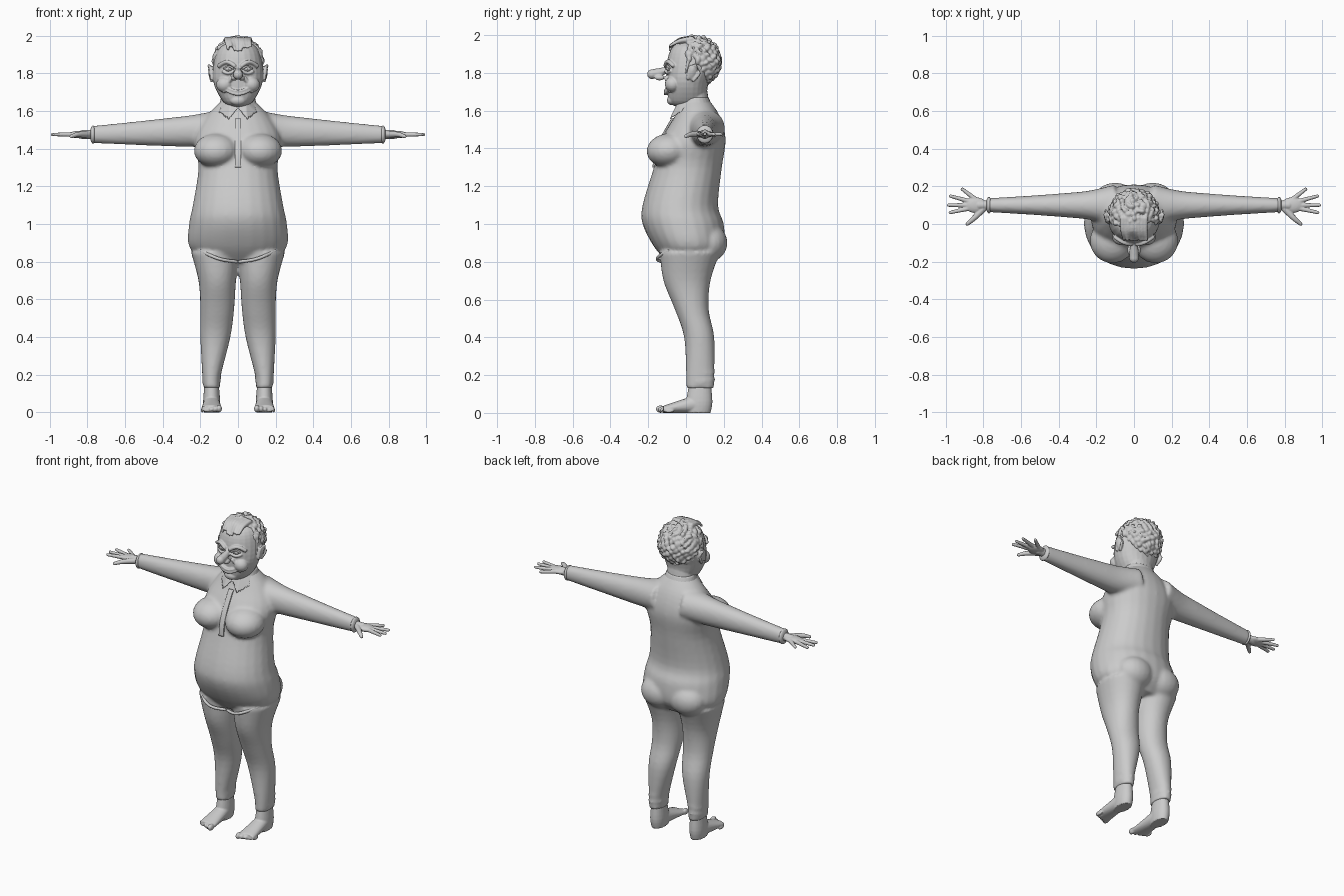
import bpy, bmesh, math, random
from mathutils import Vector, Matrix, Euler

random.seed(4)
if "Cube" in bpy.data.objects:
    bpy.data.objects.remove(bpy.data.objects["Cube"])

X, Y, Z = Matrix.Identity(3)
GREY = (.6, .6, .6, 1)
clay = bpy.data.materials.new("light grey clay")
clay.use_nodes = True
clay.diffuse_color = GREY
clay.node_tree.nodes["Principled BSDF"].inputs["Base Color"].default_value = GREY


def mix(start, end, t):
    return start + (end - start) * t


def spread(count):
    """Even fractions from zero to one."""
    return [i / (count - 1) for i in range(count)]


def spline(before, start, end, after, t):
    """Smooth value between start and end, easing through their neighbours."""
    leave, arrive = (end - before) / 2, (after - start) / 2
    ease = t * t * (3 - 2 * t)
    return mix(start, end, ease) + leave * t * (1 - t)**2 - arrive * t * t * (1 - t)


def loft(bm, rings, sides=24, steps=4, power=.95):
    """Skin a smooth closed tube through rings of (centre, half axis, half axis)."""
    last, loops = len(rings) - 1, []
    for i in range(last):
        near = [rings[min(max(i + k, 0), last)] for k in range(-1, 3)]
        for s in range(steps + (i == last - 1)):
            centre, u, v = (spline(*parts, s / steps) for parts in zip(*near))
            loop = []
            for j in range(sides):
                angle = math.tau * j / sides
                c, s_ = math.cos(angle), math.sin(angle)
                loop.append(bm.verts.new(centre + u * math.copysign(abs(c)**power, c)
                                         + v * math.copysign(abs(s_)**power, s_)))
            loops.append(loop)
    for lower, upper in zip(loops, loops[1:]):
        for j in range(sides):
            k = (j + 1) % sides
            bm.faces.new((lower[j], lower[k], upper[k], upper[j]))
    bm.faces.new(loops[0][::-1])
    bm.faces.new(loops[-1])


def section(z, wide, front, back, x=0):
    """Level ring: half width, and where its front and back lie."""
    return X * x + Y * (front + back) / 2 + Z * z, X * wide, Y * (back - front) / 2


def ball(bm, loc, size, rot=(0, 0, 0)):
    matrix = Matrix.LocRotScale(Vector(loc), Euler(rot), Vector(size))
    bmesh.ops.create_uvsphere(bm, u_segments=20, v_segments=12, radius=1, matrix=matrix)


def cord(bm, points, radius, end=None):
    """Round-ended cord through points, tapering to the end radius."""
    points = [Vector(p) for p in points]
    end = end or radius
    rings = []
    for i, t in enumerate(spread(len(points))):
        ahead, behind = points[min(i + 1, len(points) - 1)], points[max(i - 1, 0)]
        along = (ahead - behind).normalized()
        side = along.orthogonal().normalized()
        r = mix(radius, end, t)
        rings.append((points[i], side * r, along.cross(side) * r))
    loft(bm, rings, sides=12)
    ball(bm, points[0], (radius, radius, radius))
    ball(bm, points[-1], (end, end, end))


def face_point(x, z):
    """Point on the curved front of the face."""
    return Vector((x, 4 * x * x - .11, z))


def arch(bm, inner, outer, height, bow, radius):
    """Bowed ridge across the face."""
    cord(bm, [face_point(mix(inner, outer, t), height + bow * math.sin(math.pi * t))
              for t in spread(5)], radius)


def mirror(bm):
    copy = bmesh.ops.duplicate(bm, geom=bm.verts[:] + bm.edges[:] + bm.faces[:])["geom"]
    for element in copy:
        if isinstance(element, bmesh.types.BMVert):
            element.co.x *= -1


def finish(name, bm, voxel=None, smooth=0):
    bmesh.ops.recalc_face_normals(bm, faces=bm.faces[:])
    for face in bm.faces:
        face.smooth = True
    mesh = bpy.data.meshes.new(name)
    bm.to_mesh(mesh)
    bm.free()
    mesh.materials.append(clay)
    ob = bpy.data.objects.new(name, mesh)
    bpy.context.collection.objects.link(ob)
    if voxel:
        fuse = ob.modifiers.new("fuse", "REMESH")
        fuse.mode, fuse.voxel_size, fuse.use_smooth_shade = "VOXEL", voxel, True
    if smooth:
        soften = ob.modifiers.new("soften", "SMOOTH")
        soften.factor, soften.iterations = .5, smooth


# Clothed body: sleeve, trouser leg, chest and seat, mirrored, then the trunk
bm = bmesh.new()
loft(bm, [(Vector((mix(.1, .78, t), .1, mix(1.51, 1.475, math.sqrt(t)))),
           Y * mix(.11, .037, math.sqrt(t)), Z * mix(.095, .045, t)) for t in spread(6)])
loft(bm, [section(x=.12, z=.85, wide=.13, front=-.14, back=.18),
          section(x=.11, z=.7, wide=.1, front=-.12, back=.13),
          section(x=.11, z=.55, wide=.09, front=-.06, back=.12),
          section(x=.12, z=.4, wide=.08, front=-.01, back=.15),
          section(x=.14, z=.2, wide=.05, front=0, back=.15),
          section(x=.14, z=.13, wide=.045, front=0, back=.15)])
ball(bm, loc=(.115, -.09, 1.39), size=(.12, .12, .09), rot=(.1, 0, .2))
ball(bm, loc=(.1, .12, .9), size=(.12, .1, .1))
for z in (.17, .21):
    ball(bm, loc=(.14, .08, z), size=(.053, .076, .016), rot=(.1, .1, 0))
mirror(bm)
loft(bm, [section(z=.8, wide=.18, front=-.1, back=.14),
          section(z=.88, wide=.26, front=-.17, back=.2),
          section(z=1, wide=.26, front=-.23, back=.2),
          section(z=1.1, wide=.24, front=-.23, back=.17),
          section(z=1.3, wide=.21, front=-.17, back=.19),
          section(z=1.45, wide=.23, front=-.13, back=.21),
          section(z=1.57, wide=.17, front=-.06, back=.18),
          section(z=1.66, wide=.08, front=-.02, back=.12)])
finish("clothed_body", bm, voxel=.011, smooth=5)

# Button band down the chest
bm = bmesh.new()
loft(bm, [(Vector((0, mix(-.07, -.17, math.sin(t * math.pi / 2)), mix(1.56, 1.3, t))),
           X * .017, Y * .007) for t in spread(6)], power=.5)
finish("button_band", bm)

# Collar: neck band and pointed flaps
bm = bmesh.new()
flap = [(0, -.06, 1.61), (.05, -.09, 1.55), (.1, -.03, 1.59), (.09, .03, 1.65), (.04, -.04, 1.65)]
corners = [bm.verts.new(Vector(p) + (Y + Z) * lift) for p in flap for lift in (0, .012)]
bmesh.ops.convex_hull(bm, input=corners)
mirror(bm)
loft(bm, [section(z=1.6, wide=.11, front=-.04, back=.15),
          section(z=1.67, wide=.09, front=-.02, back=.12)])
finish("collar", bm, voxel=.005, smooth=2)

# Trouser creases along the groin
bm = bmesh.new()
cord(bm, [(.01, -.12, .8), (.08, -.15, .81), (.14, -.14, .83), (.2, -.09, .86)], radius=.01)
mirror(bm)
finish("groin_folds", bm, voxel=.005, smooth=5)

# Hands: wrist, palm, four splayed fingers and thumb
bm = bmesh.new()
wrist = Vector((.8, .1, 1.475))
cord(bm, [wrist - X * .04, wrist + X * .02], radius=.025)
ball(bm, loc=wrist + X * .04, size=(.06, .042, .02))
for turn, reach in ((.65, .14), (.27, .18), (0, .185), (-.22, .18)):
    aim = X * math.cos(turn) + Y * math.sin(turn)
    cord(bm, [wrist + aim * reach * t for t in (.4, .7, 1)], radius=.013, end=.009)
cord(bm, [wrist - Y * .02, wrist + X * .05 - Y * .07, wrist + X * .085 - Y * .1 - Z * .01],
     radius=.018, end=.01)
mirror(bm)
finish("hands", bm, voxel=.004, smooth=2)

# Sleeve cuffs
bm = bmesh.new()
ball(bm, loc=wrist - X * .03, size=(.016, .044, .048))
mirror(bm)
finish("cuffs", bm)

# Bare feet with five toes
bm = bmesh.new()
loft(bm, [section(x=.14, z=.17, wide=.036, front=.02, back=.13),
          section(x=.14, z=.06, wide=.045, front=0, back=.14),
          section(x=.14, z=0, wide=.04, front=0, back=.13)])
for_step = [(mix(.1, -.12, t), mix(.04, .055, t), mix(.055, .019, t)) for t in spread(5)]
loft(bm, [(Vector((.14, y, tall)), X * wide, Z * tall) for y, wide, tall in for_step])
for i, t in enumerate(spread(5)):
    r = mix(.02, .01, t)
    toe = Vector((mix(.1, .19, t), mix(-.135, -.09, t), r))
    ball(bm, loc=toe, size=(r * .75, .025, r))
mirror(bm)
finish("feet", bm, voxel=.005, smooth=2)

# Head: ear, cheek, brow and eye bag mirrored, then skull, nose, chin and lips
bm = bmesh.new()
ball(bm, loc=(.137, .04, 1.8), size=(.016, .026, .045), rot=(0, .3, .5))
cord(bm, [(.14, .01, 1.77), (.147, .02, 1.83), (.155, .05, 1.84), (.15, .07, 1.8), (.14, .04, 1.76)],
     radius=.008)
ball(bm, loc=(.07, -.07, 1.74), size=(.046, .042, .042))
arch(bm, inner=.02, outer=.1, height=1.84, bow=.02, radius=.011)
arch(bm, inner=.025, outer=.08, height=1.81, bow=-.01, radius=.007)
cord(bm, [face_point(.035, 1.775), face_point(.06, 1.74), face_point(.075, 1.7)], radius=.011, end=.006)
ball(bm, loc=(.02, -.14, 1.775), size=(.016, .026, .015))
mirror(bm)
loft(bm, [section(z=1.62, wide=.03, front=-.05, back=.03),
          section(z=1.65, wide=.08, front=-.09, back=.1),
          section(z=1.75, wide=.13, front=-.1, back=.12),
          section(z=1.86, wide=.13, front=-.1, back=.17),
          section(z=1.94, wide=.1, front=-.07, back=.15),
          section(z=1.98, wide=.02, front=0, back=.07)])
loft(bm, [section(z=1.6, wide=.09, front=-.02, back=.13),
          section(z=1.72, wide=.08, front=-.01, back=.11)])
cord(bm, [(0, -.09, 1.84), (0, -.12, 1.81), (0, -.18, 1.793)], radius=.014, end=.026)
ball(bm, loc=(0, -.075, 1.655), size=(.042, .026, .026))
for height in (1.68, 1.664):
    arch(bm, inner=-.07, outer=.07, height=height + .05, bow=-.025, radius=.008)
finish("head", bm, voxel=.0045, smooth=2)

# Eyes with pupils and raised upper lids
bm = bmesh.new()
ball(bm, loc=(.048, -.088, 1.824), size=(.023, .018, .015))
ball(bm, loc=(.047, -.106, 1.823), size=(.006, .004, .006))
arch(bm, inner=.026, outer=.074, height=1.825, bow=.012, radius=.005)
mirror(bm)
finish("eyes", bm)

# Hair: lumpy locks over the scalp, sideburns and a swept fringe
bm = bmesh.new()
crown = Vector((0, .052, 1.86))
count, golden = 230, math.pi * (3 - math.sqrt(5))
for i, t in enumerate(spread(count)):
    height = mix(1, -1, t)
    around = math.sqrt(1 - height * height)
    spot = Vector((around * math.cos(i * golden), around * math.sin(i * golden), height))
    spot = crown + spot * .123
    if spot.z > 1.735 and (spot.y > .06 or spot.z > 1.945 or (spot.z > 1.86 and spot.y > 0)):
        lump = random.uniform(.014, .02)
        ball(bm, spot, (lump * 1.3, lump, lump * .75), [random.uniform(0, 3) for axis in "xyz"])
ball(bm, loc=crown, size=(.12, .125, .12))
for side in (X, -X):
    cord(bm, [side * .12 + Y * .02 + Z * 1.9, side * .13 + Z * 1.8], radius=.012, end=.006)
for t in spread(8):
    x = mix(-.06, .06, t)
    cord(bm, [(x, .03, 1.978), (x, -.035, 1.975 - abs(x) / 10),
              (x + .008, -.085, random.uniform(1.92, 1.945))], radius=.016, end=.007)
finish("hair", bm, voxel=.005, smooth=1)
